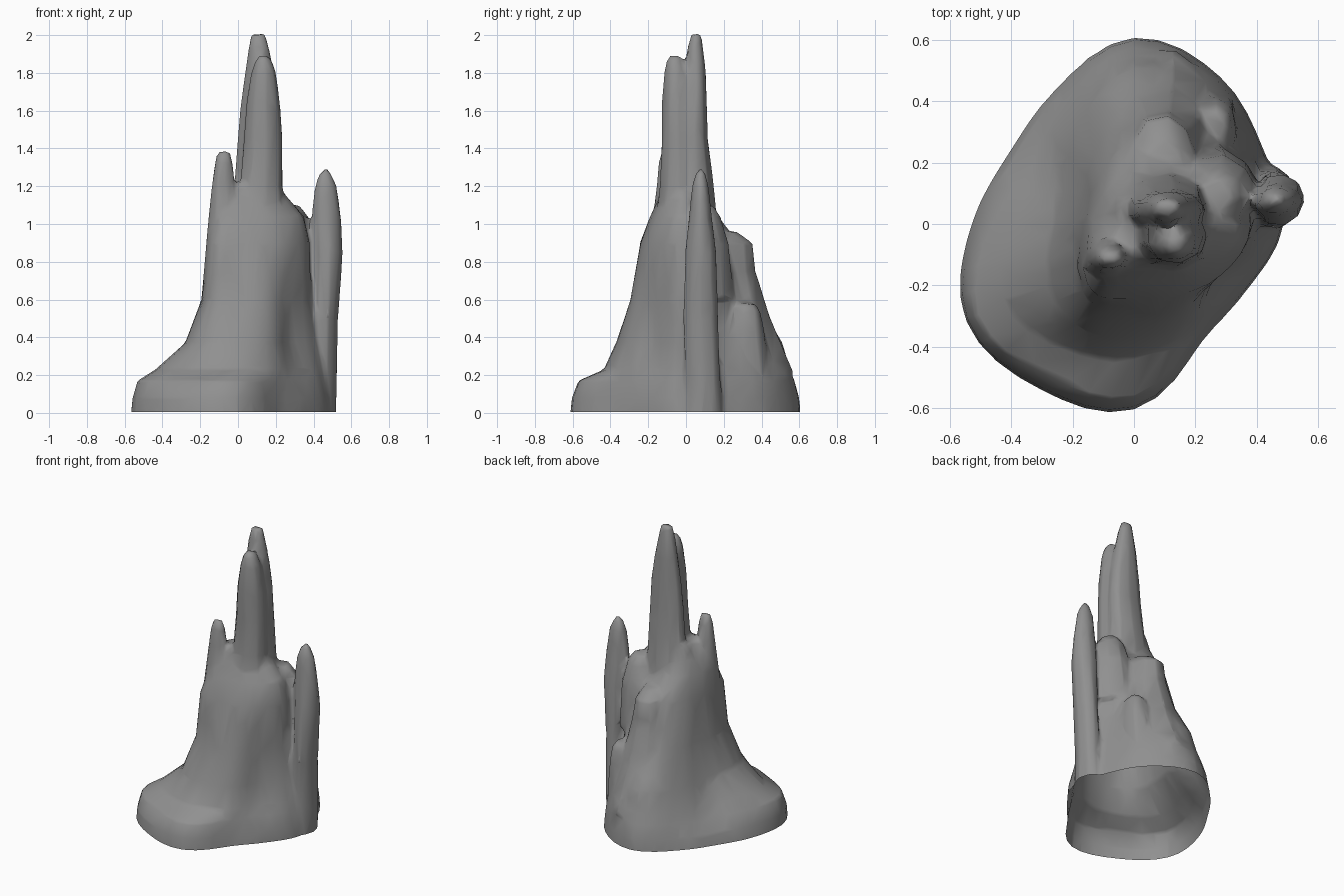
import bpy, bmesh, math, random

random.seed(4)
bm = bmesh.new()


def spline(vals, t):
    # periodic smooth interpolation through a ring of radii
    n = len(vals)
    i = int(t * n)
    f = t * n - i
    a, b, c, d = (vals[(i + k) % n] for k in (-1, 0, 1, 2))
    return b + 0.5 * f * (c - a + f * (2*a - 5*b + 4*c - d + f * (3*(b - c) + d - a)))


def skin(rings):
    # closed skin over a stack of rings
    rows = [[bm.verts.new(p) for p in r] for r in rings]
    n = len(rows[0])
    for lo, hi in zip(rows, rows[1:]):
        for i in range(n):
            j = (i + 1) % n
            bm.faces.new((lo[i], lo[j], hi[j], hi[i]))
    bm.faces.new(rows[0][::-1])
    bm.faces.new(rows[-1])


def column(levels, sides=9):
    # rocky column; each level is (z, x min, x max, y min, y max)
    wob = [random.uniform(0.94, 1.08) for _ in range(sides)]
    rings = []
    for z, x0, x1, y0, y1 in levels:
        ring = []
        for i in range(sides):
            a = 2 * math.pi * i / sides
            ring.append(((x0 + x1) / 2 + (x1 - x0) / 2 * 1.06 * wob[i] * math.cos(a),
                         (y0 + y1) / 2 + (y1 - y0) / 2 * 1.06 * wob[i] * math.sin(a), z))
        rings.append(ring)
    skin(rings)


# main mass with spreading foot: radii every 30 degrees from +x
body = {
    -0.05: (.49, .49, .56, .61, .52, .48, .54, .635, .625, .61, .45, .43),
    0.08: (.48, .48, .55, .60, .49, .45, .51, .625, .61, .595, .43, .42),
    0.17: (.46, .46, .54, .575, .45, .38, .46, .60, .565, .565, .41, .39),
    0.23: (.45, .45, .52, .55, .42, .34, .39, .49, .46, .43, .39, .36),
    0.37: (.42, .42, .48, .51, .36, .26, .26, .32, .38, .37, .36, .32),
    0.60: (.39, .38, .38, .37, .26, .19, .19, .22, .29, .29, .32, .32),
    0.90: (.38, .31, .29, .27, .20, .16, .16, .19, .26, .24, .27, .33),
    1.04: (.35, .21, .18, .17, .15, .13, .14, .17, .20, .19, .21, .28),
    1.12: (.28, .17, .14, .13, .11, .10, .10, .15, .17, .15, .17, .22),
    1.22: (.20, .13, .11, .10, .08, .05, .04, .07, .11, .11, .13, .18),
}
N = 48
skin([[(spline(r, i / N) * math.cos(2 * math.pi * i / N),
        spline(r, i / N) * math.sin(2 * math.pi * i / N), z) for i in range(N)]
      for z, r in body.items()])

# twin central spires: front, then back
column([(0.95, -.02, .25, -.16, .06), (1.2, .01, .235, -.13, .06), (1.45, .03, .235, -.12, .05),
        (1.65, .045, .22, -.12, .04), (1.8, .07, .20, -.11, .01), (1.86, .09, .18, -.10, -.01),
        (1.89, .11, .16, -.085, -.03)])
column([(0.95, -.04, .24, -.05, .17), (1.25, -.02, .23, -.03, .14), (1.45, -.005, .23, -.02, .115),
        (1.62, .01, .22, -.01, .11), (1.8, .035, .19, .0, .105), (1.93, .055, .165, .01, .09),
        (2.005, .07, .145, .03, .08)])
# small left spike
column([(0.7, -.18, .02, -.22, .0), (1.0, -.155, .0, -.18, -.03), (1.2, -.135, -.02, -.155, -.05),
        (1.32, -.12, -.03, -.145, -.07), (1.385, -.105, -.045, -.13, -.09)])
# tall right pillar
column([(-0.05, .35, .51, -.03, .20), (0.2, .39, .52, .0, .18), (0.5, .40, .525, -.01, .17),
        (0.85, .40, .55, .0, .16), (1.05, .395, .54, .02, .135), (1.2, .41, .52, .035, .12),
        (1.26, .43, .495, .05, .105), (1.29, .45, .475, .07, .09)])
# rear stepped buttresses and right shoulder
column([(0.2, -.10, .28, .1, .55), (0.5, -.06, .25, .1, .43), (0.75, -.02, .21, .1, .355),
        (0.9, .0, .185, .12, .34), (0.96, .03, .16, .10, .26)])
column([(-0.05, .10, .34, .16, .46), (0.25, .13, .335, .16, .44), (0.45, .17, .33, .18, .415),
        (0.55, .20, .315, .22, .39), (0.58, .23, .295, .27, .36)])
column([(0.6, .1, .40, -.05, .25), (0.9, .15, .39, -.02, .22), (1.04, .18, .36, .0, .18),
        (1.1, .22, .32, .04, .14)])

bmesh.ops.triangulate(bm, faces=[f for f in bm.faces if len(f.verts) > 4])
bmesh.ops.recalc_face_normals(bm, faces=bm.faces)
mesh = bpy.data.meshes.new("rock_formation")
bm.to_mesh(mesh)
bm.free()
rock = bpy.data.objects.new("rock_formation", mesh)
bpy.context.collection.objects.link(rock)

# fuse everything into one weathered skin, then reduce to chunky facets
fuse = rock.modifiers.new("fuse", 'REMESH')
fuse.mode = 'VOXEL'
fuse.voxel_size = 0.014
fuse.use_smooth_shade = True
soften = rock.modifiers.new("soften", 'SMOOTH')
soften.factor = 0.5
soften.iterations = 4
facet = rock.modifiers.new("facet", 'DECIMATE')
facet.ratio = 0.035

bpy.context.view_layer.objects.active = rock
rock.select_set(True)
for m in list(rock.modifiers):
    bpy.ops.object.modifier_apply(modifier=m.name)

# slice off the underside, leaving the hollow shell open at the ground
bm = bmesh.new()
bm.from_mesh(rock.data)
bmesh.ops.bisect_plane(bm, geom=bm.verts[:] + bm.edges[:] + bm.faces[:],
                       plane_co=(0, 0, 0.005), plane_no=(0, 0, 1), clear_inner=True)
bm.to_mesh(rock.data)
bm.free()
bpy.ops.object.shade_smooth_by_angle(angle=math.radians(60))

# dark grey stone
stone = bpy.data.materials.new("dark_stone")
stone.diffuse_color = (0.28, 0.28, 0.28, 1)
rock.data.materials.clear()
rock.data.materials.append(stone)
